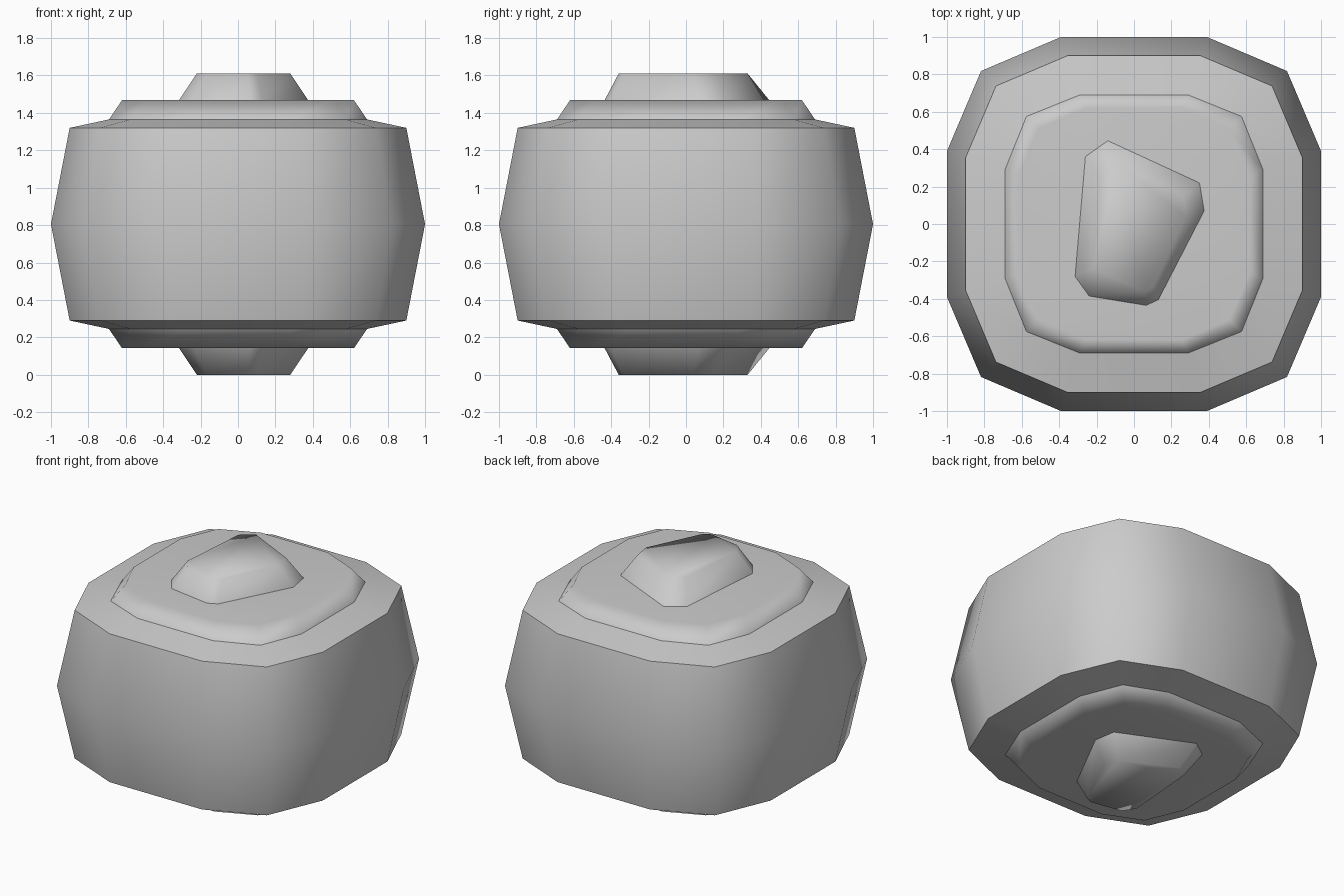
import bpy

if "Cube" in bpy.data.objects:
    bpy.data.objects.remove(bpy.data.objects["Cube"])

MID = 0.805  # the model mirrors about this height


def ring(r, a, c, z):
    """Twelve-sided rounded square: half width r, flat half length a, corner c."""
    quarter = [(r, a), (c, c), (a, r)]
    pts = []
    for _ in range(4):
        pts += [(x, y, z) for x, y in quarter]
        quarter = [(-y, x) for x, y in quarter]
    return pts


def loft(name, rings, cap_low=False, cap_high=False, angle=60, weighted=False):
    """Skin a stack of counter-clockwise rings, ordered from low to high."""
    n = len(rings[0])
    verts = [p for r in rings for p in r]
    faces = []
    for k in range(len(rings) - 1):
        for i in range(n):
            j = (i + 1) % n
            faces.append((k * n + i, k * n + j, (k + 1) * n + j, (k + 1) * n + i))
    if cap_low:
        faces.append(tuple(reversed(range(n))))
    if cap_high:
        faces.append(tuple(range(len(verts) - n, len(verts))))
    mesh = bpy.data.meshes.new(name)
    mesh.from_pydata(verts, [], faces)
    obj = bpy.data.objects.new(name, mesh)
    bpy.context.collection.objects.link(obj)
    bpy.ops.object.select_all(action='DESELECT')
    obj.select_set(True)
    bpy.context.view_layer.objects.active = obj
    bpy.ops.object.shade_smooth_by_angle(angle=angle * 3.14159 / 180)
    if weighted:
        mod = obj.modifiers.new("weighted_normals", 'WEIGHTED_NORMAL')
        mod.keep_sharp = True
    return obj


def flip(rings):
    """Mirror a stack of rings to the underside, keeping low-to-high order."""
    return [[(x, y, 2 * MID - z) for x, y, z in r] for r in reversed(rings)]


# Barrel body with shallow sloping shoulders
upper = [ring(0.90, 0.355, 0.738, 1.32), ring(0.69, 0.29, 0.575, 1.365)]
loft("body", flip(upper) + [ring(1.0, 0.39, 0.818, MID)] + upper)

# Raised plates above and below
plate = [ring(0.69, 0.29, 0.575, 1.365), ring(0.62, 0.255, 0.51, 1.468)]
loft("top_plate", plate, cap_high=True, weighted=True)
loft("bottom_plate", flip(plate), cap_low=True, weighted=True)

# Irregular bevelled stones in the centre of each plate
outline = [(-0.26, 0.36), (-0.315, -0.28), (-0.24, -0.385), (0.065, -0.435),
           (0.13, -0.405), (0.375, 0.07), (0.35, 0.22), (-0.14, 0.445)]
stone = [[(x, y, 1.468) for x, y in outline],
         [(x * 0.725 + 0.008, y * 0.784 - 0.019, 1.61) for x, y in outline]]
loft("top_stone", stone, cap_high=True, angle=65)
loft("bottom_stone", flip(stone), cap_low=True, angle=65)
